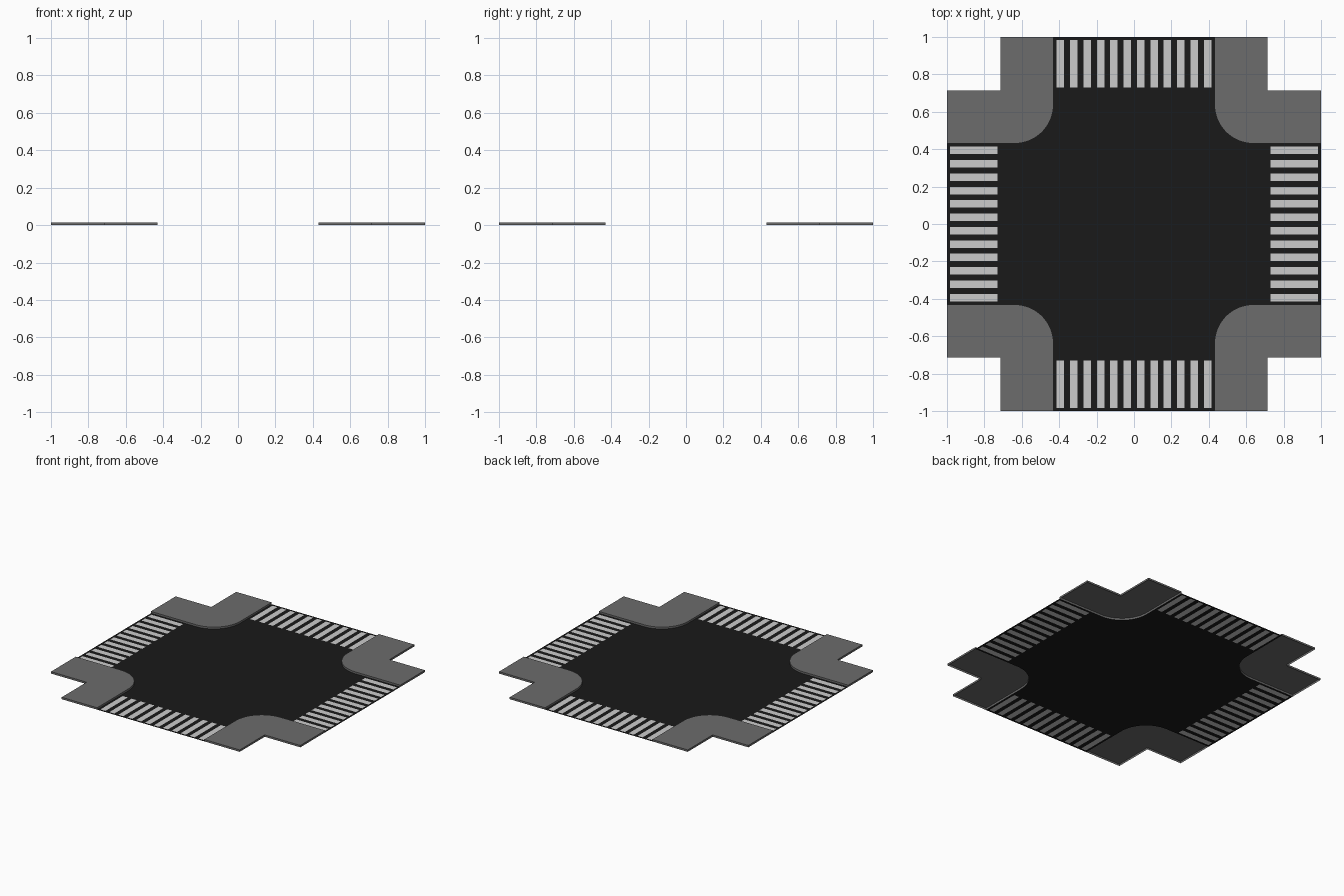
import bpy, bmesh
from math import sin, cos, pi

if "Cube" in bpy.data.objects:
    bpy.data.objects.remove(bpy.data.objects["Cube"])

ROAD, NOTCH, R, H = 0.43, 0.714, 0.21, 0.014   # half road width, pavement notch, kerb radius, kerb height
S0, S1 = 0.73, 0.985                           # zebra stripe start and end
N, PITCH, WIDTH = 12, 0.0716, 0.04             # stripes per crossing


def material(name, v):
    m = bpy.data.materials.new(name)
    m.diffuse_color = (v, v, v, 1)
    m.use_nodes = True
    m.node_tree.nodes["Principled BSDF"].inputs["Base Color"].default_value = m.diffuse_color
    return m


asphalt = material("asphalt", 0.01)
paint = material("white_paint", 0.8)
concrete = material("concrete", 0.15)


def turn(p, k):
    """Rotate a 2D point by k quarter turns."""
    x, y = p
    for _ in range(k):
        x, y = -y, x
    return x, y


def add_face(bm, pts, z=0.0):
    return bm.faces.new([bm.verts.new((x, y, z)) for x, y in pts])


def rect(x0, x1, y0, y1):
    return [(x0, y0), (x1, y0), (x1, y1), (x0, y1)]


def finish(bm, name, mat):
    bmesh.ops.remove_doubles(bm, verts=bm.verts, dist=1e-5)
    me = bpy.data.meshes.new(name)
    bm.to_mesh(me)
    bm.free()
    me.materials.append(mat)
    ob = bpy.data.objects.new(name, me)
    bpy.context.collection.objects.link(ob)
    return ob


# Rounded kerb line in the +x +y quadrant, from the x arm to the y arm
c = ROAD + R
kerb = [(c - R * sin(t), c - R * cos(t)) for t in (pi / 2 * i / 16 for i in range(17))]

# Stripe and gap limits across one road arm
stripes = []
for i in range(N):
    m = (i - (N - 1) / 2) * PITCH
    stripes.append((m - WIDTH / 2, m + WIDTH / 2))
gaps = list(zip([-ROAD] + [b for a, b in stripes], [a for a, b in stripes] + [ROAD]))

# Road surface: middle with rounded corners, plus the dark tiles around the stripes
bm = bmesh.new()
middle = []
for k in range(4):
    middle += [turn(p, k) for p in [(S0, ROAD)] + kerb + [(ROAD, S0)]]
add_face(bm, middle)
for k in range(4):
    for a, b in gaps:
        add_face(bm, [turn(p, k) for p in rect(a, b, S0, S1)])
    add_face(bm, [turn(p, k) for p in rect(-ROAD, ROAD, S1, 1)])
finish(bm, "road", asphalt)

# Zebra crossings, set flush in the road
for k, side in enumerate(("back", "left", "front", "right")):
    bm = bmesh.new()
    for a, b in stripes:
        add_face(bm, [turn(p, k) for p in rect(a, b, S0, S1)])
    finish(bm, "crossing_" + side, paint)

# Corner pavements: raised slabs, open underneath
outline = kerb + [(ROAD, 1), (NOTCH, 1), (NOTCH, NOTCH), (1, NOTCH), (1, ROAD)]
outline.reverse()
for k, corner in enumerate(("back_right", "back_left", "front_left", "front_right")):
    bm = bmesh.new()
    pts = [turn(p, k) for p in outline]
    top = add_face(bm, pts, H)
    low = [bm.verts.new((x, y, 0)) for x, y in pts]
    tv = list(top.verts)
    for i in range(len(pts)):
        j = (i + 1) % len(pts)
        bm.faces.new((low[i], low[j], tv[j], tv[i]))
    if top.normal.z < 0 or top.calc_area() == 0:
        pass
    bm.normal_update()
    if top.normal.z < 0:
        bmesh.ops.reverse_faces(bm, faces=bm.faces)
    ob = finish(bm, "pavement_" + corner, concrete)
    bpy.ops.object.select_all(action='DESELECT')
    bpy.context.view_layer.objects.active = ob
    ob.select_set(True)
    bpy.ops.object.shade_smooth_by_angle(angle=pi / 6)
